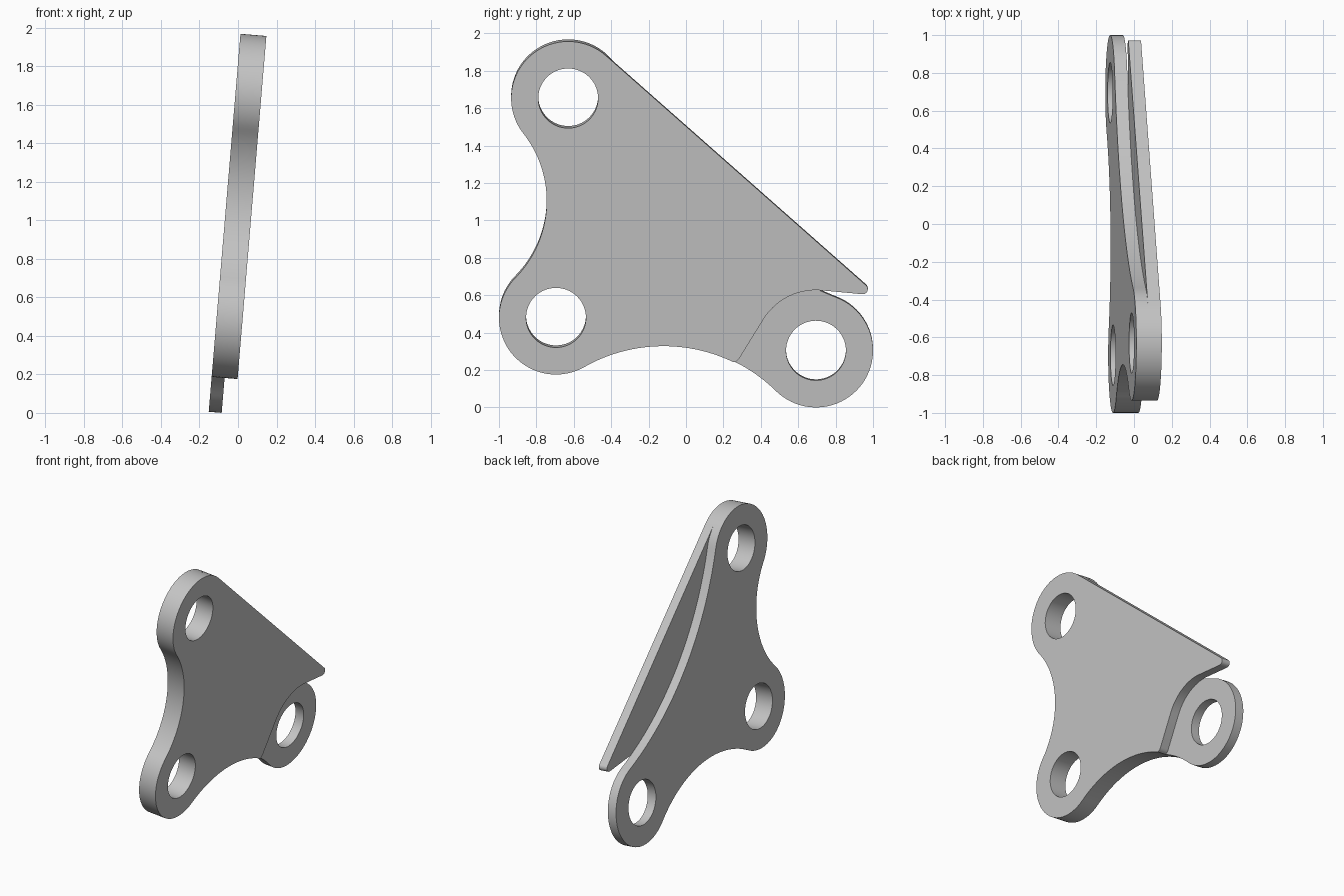
import bpy, math
from mathutils import Vector, Matrix

cube = bpy.data.objects.get("Cube")
if cube:
    bpy.data.objects.remove(cube, do_unlink=True)

LOBE, HOLE, THICK = 0.305, 0.16, 0.0675
TILT = math.radians(4.8)
top, low, rear = Vector((-0.63, 1.664)), Vector((-0.695, 0.487)), Vector((0.695, 0.305))
tip = Vector((0.945, 0.64))

steel = bpy.data.materials.new("plain grey")
steel.use_nodes = True
grey = (0.55, 0.55, 0.55, 1)
steel.diffuse_color = grey
steel.node_tree.nodes["Principled BSDF"].inputs["Base Color"].default_value = grey


def angle(c, p):
    return math.atan2(p.y - c.y, p.x - c.x)


def arc(c, r, a0, a1, ccw=True):
    """Points on an arc, swept in the chosen direction."""
    sweep = (a1 - a0) % math.tau
    if not ccw:
        sweep -= math.tau
    n = max(6, int(abs(sweep) * max(r, 0.3) * 40))
    return [c + r * Vector((math.cos(a0 + sweep * i / n), math.sin(a0 + sweep * i / n)))
            for i in range(n + 1)]


def waist(p, q, r):
    """Centre of the hollow arc of radius r touching two lobes."""
    d = q - p
    out = Vector((d.y, -d.x)).normalized()
    return (p + q) / 2 + out * math.sqrt((r + LOBE) ** 2 - (d.length / 2) ** 2)


def plate(name, outline, holes, depth):
    """Flat plate with round holes, leaning with the whole part."""
    curve = bpy.data.curves.new(name, 'CURVE')
    curve.dimensions, curve.fill_mode = '2D', 'BOTH'
    curve.extrude = THICK / 2
    loops = [outline] + [arc(h, HOLE, 0, math.tau - 0.001) for h in holes]
    for loop in loops:
        pts = [p for i, p in enumerate(loop) if (p - loop[i - 1]).length > 0.001]
        spline = curve.splines.new('POLY')
        spline.points.add(len(pts) - 1)
        for sp, p in zip(spline.points, pts):
            sp.co = (p.x, p.y, 0, 1)
        spline.use_cyclic_u = True
    ob = bpy.data.objects.new(name, curve)
    bpy.context.collection.objects.link(ob)
    s, c = math.sin(TILT), math.cos(TILT)
    lean = Matrix(((0, s, c, -0.152), (1, 0, 0, 0), (0, c, -s, 0.0056), (0, 0, 0, 1)))
    ob.matrix_world = lean @ Matrix.Translation((0, 0, depth))
    bpy.ops.object.select_all(action='DESELECT')
    ob.select_set(True)
    bpy.context.view_layer.objects.active = ob
    bpy.ops.object.convert(target='MESH')
    ob = bpy.context.object
    ob.data.materials.clear()
    ob.data.materials.append(steel)
    bpy.ops.object.mode_set(mode='EDIT')
    bpy.ops.mesh.select_all(action='SELECT')
    bpy.ops.mesh.remove_doubles(threshold=0.0003)
    bpy.ops.mesh.normals_make_consistent(inside=False)
    bpy.ops.object.mode_set(mode='OBJECT')
    bpy.ops.object.shade_smooth_by_angle(angle=math.radians(30))


# Hollow sides between the lobes
side_r, base_r, slope_r = 0.589, 0.856, 2.0
side, base, slope = waist(top, low, side_r), waist(low, rear, base_r), waist(rear, top, slope_r)
left_edge = (arc(side, side_r, angle(side, top), angle(side, low), False)
             + arc(low, LOBE, angle(low, side), angle(low, base)))

# Three-lobed crank plate
crank = (arc(rear, LOBE, angle(rear, base), angle(rear, slope))
         + arc(slope, slope_r, angle(slope, rear), angle(slope, top), False)
         + arc(top, LOBE, angle(top, slope), angle(top, side))
         + left_edge
         + arc(base, base_r, angle(base, low), angle(base, rear), False))
plate("crank_plate", crank, [top, low, rear], THICK / 2)

# Cover plate with a pointed corner and a relief around the rear lobe
tip_r = 0.027
run = tip - top
line = angle(top, tip) - math.asin((LOBE - tip_r) / run.length) + math.pi / 2
corner = [Vector(p) for p in ((0.266, 0.251), (0.277, 0.259), (0.286, 0.27))]
cover = (arc(top, LOBE, line, angle(top, side))
         + left_edge
         + arc(base, base_r, angle(base, low), angle(base, Vector((0.254, 0.248))), False)
         + corner
         + arc(rear, 0.33, math.radians(148), math.radians(84), False)
         + arc(tip, tip_r, math.radians(-96), line))
plate("cover_plate", cover, [top, low], THICK * 1.5)
